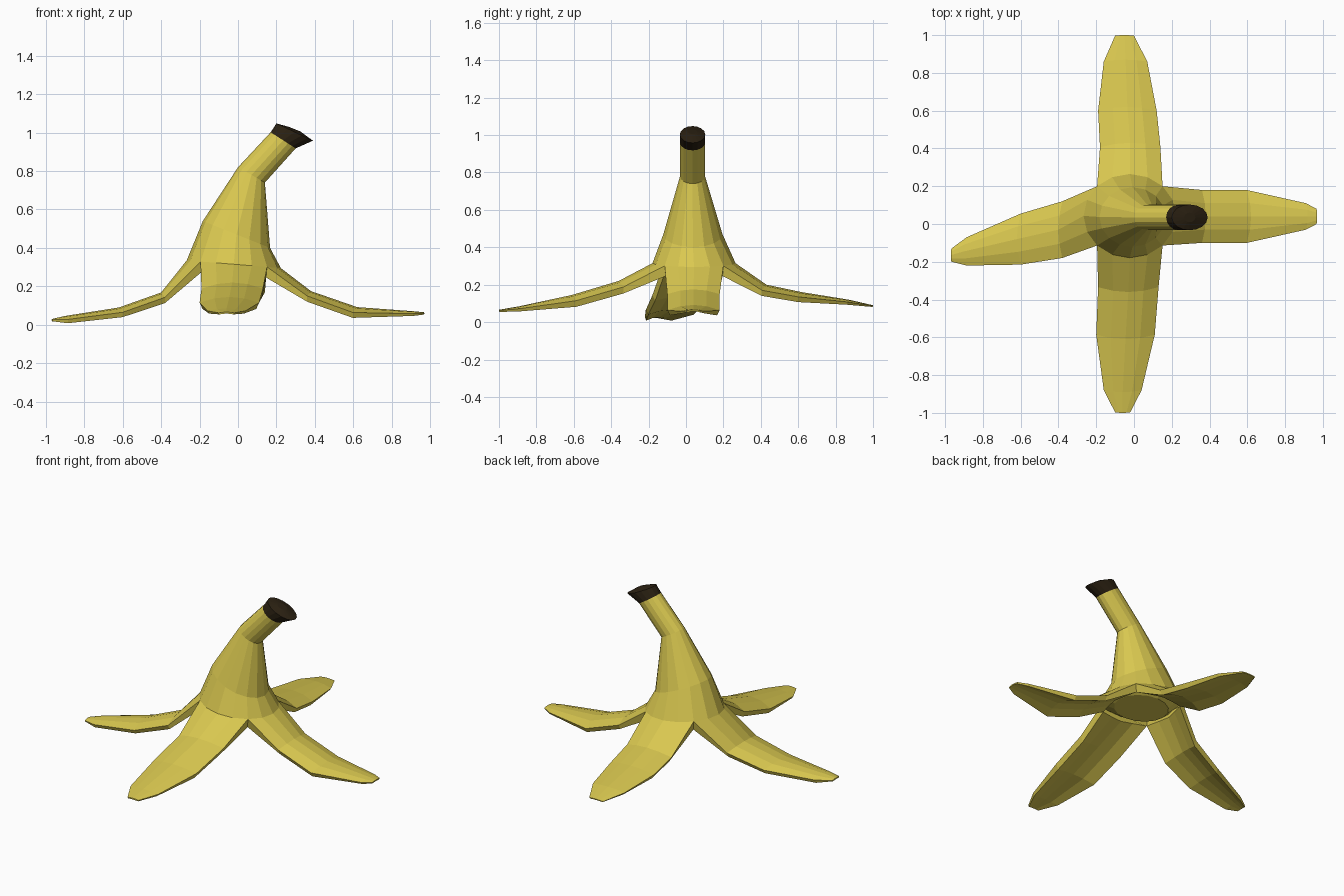
import bpy, bmesh, math
from mathutils import Vector

if "Cube" in bpy.data.objects:
    bpy.data.objects.remove(bpy.data.objects["Cube"])


def material(name, rgb):
    m = bpy.data.materials.new(name)
    m.diffuse_color = (*rgb, 1)
    m.use_nodes = True
    m.node_tree.nodes["Principled BSDF"].inputs["Base Color"].default_value = m.diffuse_color
    return m


YELLOW = material("banana yellow", (0.70, 0.58, 0.08))
BROWN = material("dark brown", (0.024, 0.015, 0.006))


def loft(name, rings, mat):
    """Skin closed rings of equal length and cap both ends."""
    bm = bmesh.new()
    vs = [[bm.verts.new(p) for p in r] for r in rings]
    n = len(vs[0])
    for a, b in zip(vs, vs[1:]):
        for i in range(n):
            j = (i + 1) % n
            bm.faces.new((a[i], a[j], b[j], b[i]))
    bm.faces.new(vs[0])
    bm.faces.new(vs[-1])
    bmesh.ops.recalc_face_normals(bm, faces=bm.faces)
    me = bpy.data.meshes.new(name)
    bm.to_mesh(me)
    bm.free()
    me.materials.append(mat)
    ob = bpy.data.objects.new(name, me)
    bpy.context.collection.objects.link(ob)
    return ob


def oval(x, y, z, a, tilt, b, ang):
    """Point on a tilted oval: half length a along x with z slope, b along y."""
    c, s = math.cos(ang), math.sin(ang)
    return Vector((x + a * c, y + b * s, z + tilt * c))


def ring(*args):
    return [oval(*args, math.tau * i / 16) for i in range(16)]


SKIRT = (-0.022, 0.043, 0.315, 0.245, -0.02, 0.222)   # where the peel splits
STEM_END = (0.235, 0.035, 0.96, 0.065, -0.042, 0.067)

# Body and stem
loft("peel_body", [
    ring(-0.02, 0.043, 0.265, 0.17, 0, 0.15),
    ring(*SKIRT),
    ring(-0.008, 0.037, 0.47, 0.175, -0.07, 0.158),
    ring(0.07, 0.035, 0.78, 0.07, -0.04, 0.067),
    ring(*STEM_END),
], YELLOW)

# Dark stem tip with a slightly domed end
loft("stem_tip", [
    ring(*STEM_END),
    ring(0.295, 0.035, 1.003, 0.095, -0.045, 0.068),
    ring(0.295, 0.035, 1.018, 0.03, -0.012, 0.025),
], BROWN)


def peel_flap(name, quarter, sections):
    """sections: (distance out, world side offset, half width, top z, arch, thickness)."""
    mid = quarter * math.pi / 2
    out = Vector((round(math.cos(mid)), round(math.sin(mid)), 0))
    side = Vector((-out.y, out.x, 0))
    world_side = Vector((abs(side.x), abs(side.y), 0))
    steps = (-1, -0.5, 0, 0.5, 1)
    # Root follows the skirt of the body
    top = [oval(*SKIRT, mid + t * math.pi / 4) for t in steps]
    centre = Vector((SKIRT[0], SKIRT[1], 0))
    low = []
    for p, t in zip(top, steps):
        q = centre + (p - centre) * (0.97 if abs(t) == 1 else 0.85)
        q.z = p.z - 0.055
        low.append(q)
    rings = [top + low[::-1]]
    for dist, offset, half, z, arch, thick in sections:
        base = out * dist + world_side * offset + Vector((0, 0, z))
        top = [base + side * half * t - (out * 0.8 + Vector((0, 0, 1))) * arch * t * t
               for t in steps]
        low = [base + side * half * t * 0.9 - out * arch * 0.8 * t * t
               - Vector((0, 0, arch * t * t + thick)) for t in steps]
        rings.append(top + low[::-1])
    loft(name, rings, YELLOW)


# Four flaps spread over the ground
peel_flap("right_flap", 0, [
    (0.38, 0.04, 0.14, 0.175, 0.025, 0.03), (0.62, 0.04, 0.14, 0.092, 0.028, 0.028),
    (0.92, 0.04, 0.07, 0.07, 0.012, 0.012), (0.97, 0.04, 0.04, 0.065, 0.004, 0.008)])
peel_flap("back_flap", 1, [
    (0.43, -0.02, 0.16, 0.20, 0.03, 0.03), (0.62, -0.035, 0.155, 0.16, 0.025, 0.028),
    (0.87, -0.045, 0.115, 0.12, 0.012, 0.015), (1.0, -0.05, 0.05, 0.09, 0.003, 0.006)])
peel_flap("left_flap", 2, [
    (0.40, -0.03, 0.15, 0.168, 0.025, 0.03), (0.62, -0.08, 0.135, 0.09, 0.025, 0.025),
    (0.90, -0.145, 0.075, 0.046, 0.018, 0.02), (0.97, -0.165, 0.035, 0.03, 0.004, 0.008)])
peel_flap("front_flap", 3, [
    (0.36, -0.03, 0.16, 0.22, 0.032, 0.035), (0.61, -0.045, 0.155, 0.145, 0.03, 0.033),
    (0.89, -0.06, 0.10, 0.085, 0.012, 0.015), (1.0, -0.06, 0.04, 0.066, 0.004, 0.008)])
